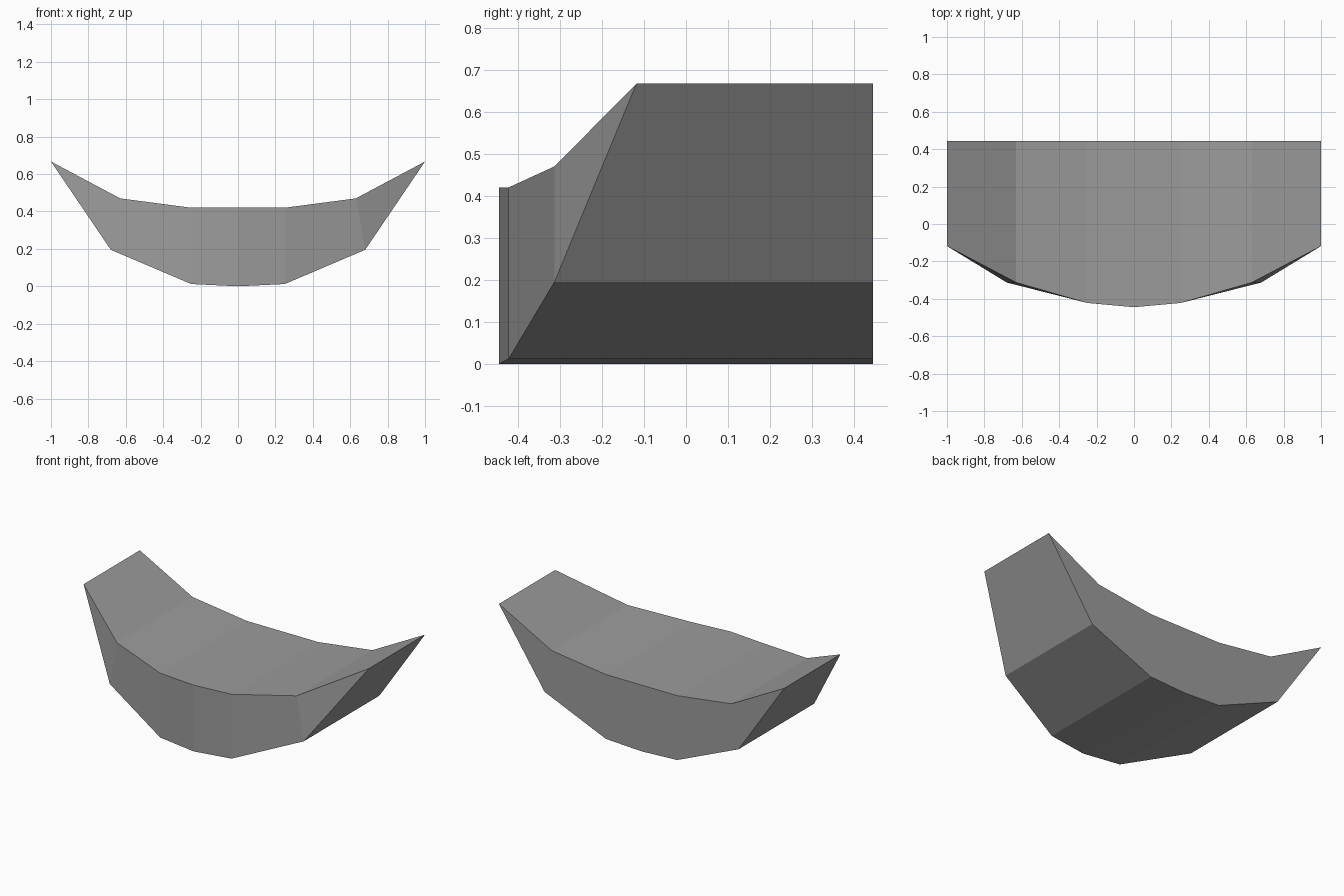
import bpy
import bmesh

cube = bpy.data.objects.get("Cube")
if cube:
    bpy.data.objects.remove(cube, do_unlink=True)

# Plain grey finish
grey = bpy.data.materials.new("plain_grey")
grey.use_nodes = True
colour = (0.33, 0.33, 0.33, 1)
grey.diffuse_color = colour
grey.node_tree.nodes["Principled BSDF"].inputs["Base Color"].default_value = colour

BACK = 0.445

# Half stations from centre to tip: (x, front y, z)
TOP = [(0, -0.445, 0.42), (0.25, -0.422, 0.42), (0.63, -0.313, 0.47)]
BOTTOM = [(0, -0.445, 0), (0.25, -0.422, 0.012), (0.68, -0.313, 0.195)]
TIP = (1, -0.118, 0.667)


def full_row(half):
    """Mirror a half row of points into a tip-to-tip row."""
    row = half + [TIP]
    return [(-x, y, z) for x, y, z in reversed(row[1:])] + row


bm = bmesh.new()


def make_row(points):
    front = [bm.verts.new(p) for p in points]
    back = [bm.verts.new((x, BACK, z)) for x, y, z in points]
    return front, back


top_front, top_back = make_row(full_row(TOP))
low_front, low_back = make_row(full_row(BOTTOM))

# Top, underside, bowed front and flat back, strip by strip
for a, b in ((top_front, top_back), (low_back, low_front),
             (low_front, top_front), (top_back, low_back)):
    for i in range(len(a) - 1):
        bm.faces.new((a[i], a[i + 1], b[i + 1], b[i]))

# Close the pointed tips
bmesh.ops.remove_doubles(bm, verts=bm.verts, dist=0.0001)
bmesh.ops.recalc_face_normals(bm, faces=bm.faces)

mesh = bpy.data.meshes.new("crescent_block")
bm.to_mesh(mesh)
bm.free()
mesh.materials.append(grey)
block = bpy.data.objects.new("crescent_block", mesh)
bpy.context.collection.objects.link(block)
